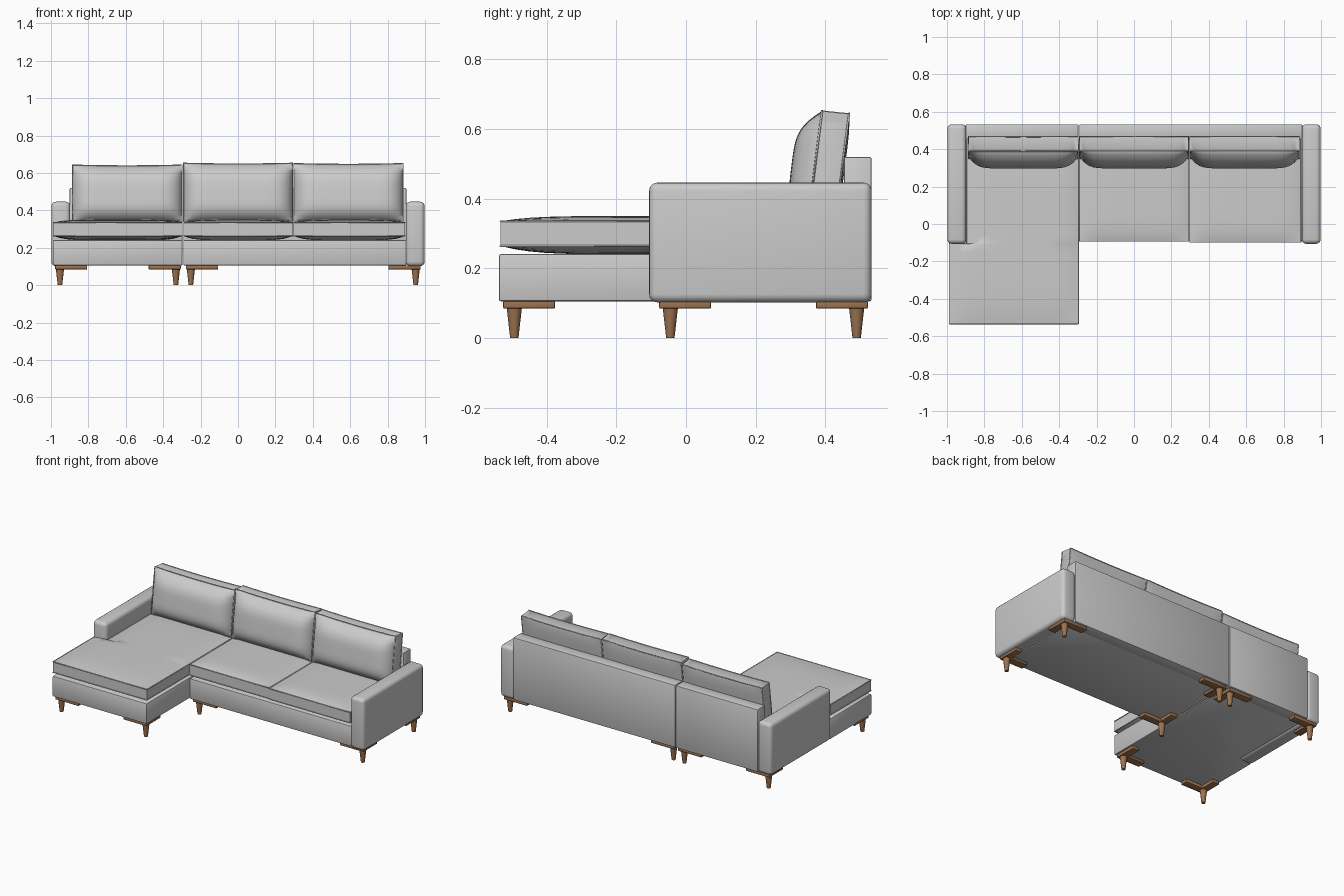
import bpy, bmesh, math

if "Cube" in bpy.data.objects:
    bpy.data.objects.remove(bpy.data.objects["Cube"])

def material(name, rgb):
    m = bpy.data.materials.new(name)
    m.diffuse_color = (*rgb, 1)
    m.use_nodes = True
    m.node_tree.nodes["Principled BSDF"].inputs["Base Color"].default_value = m.diffuse_color
    return m

FABRIC = material("light grey fabric", (0.60, 0.60, 0.60))
WOOD = material("warm wood", (0.33, 0.17, 0.08))

def finish(name, bm, mat, angle=40):
    bmesh.ops.recalc_face_normals(bm, faces=bm.faces[:])
    me = bpy.data.meshes.new(name)
    bm.to_mesh(me)
    bm.free()
    me.materials.append(mat)
    ob = bpy.data.objects.new(name, me)
    bpy.context.collection.objects.link(ob)
    bpy.ops.object.select_all(action='DESELECT')
    ob.select_set(True)
    bpy.context.view_layer.objects.active = ob
    bpy.ops.object.shade_smooth_by_angle(angle=math.radians(angle))
    return ob

def prism(name, outline, z0, z1, mat, bevel=0.006, segments=2):
    """Upright block from a plan outline, with rounded edges."""
    bm = bmesh.new()
    low = [bm.verts.new((x, y, z0)) for x, y in outline]
    top = [bm.verts.new((x, y, z1)) for x, y in outline]
    n = len(outline)
    bm.faces.new(low[::-1])
    bm.faces.new(top)
    for i in range(n):
        j = (i + 1) % n
        bm.faces.new((low[i], low[j], top[j], top[i]))
    bmesh.ops.recalc_face_normals(bm, faces=bm.faces[:])
    bmesh.ops.bevel(bm, geom=bm.edges[:], offset=bevel, segments=segments,
                    profile=0.5, affect='EDGES')
    return finish(name, bm, mat)

def rect(x0, x1, y0, y1):
    return [(x0, y0), (x1, y0), (x1, y1), (x0, y1)]

def puff(name, f, n=24):
    """Cushion: two curved panels joined by a side band; f maps (u, v, side) to a point."""
    bm = bmesh.new()
    t = [-1 + 2 * i / n for i in range(n + 1)]
    g = [[[bm.verts.new(f(u, v, w)) for v in t] for u in t] for w in (0, 1)]
    for w in (0, 1):
        for i in range(n):
            for j in range(n):
                bm.faces.new((g[w][i][j], g[w][i+1][j], g[w][i+1][j+1], g[w][i][j+1]))
    rim = ([(i, 0) for i in range(n)] + [(n, j) for j in range(n)] +
           [(i, n) for i in range(n, 0, -1)] + [(0, j) for j in range(n, 0, -1)])
    for (a, b), (c, d) in zip(rim, rim[1:] + rim[:1]):
        bm.faces.new((g[0][a][b], g[0][c][d], g[1][c][d], g[1][a][b]))
    return finish(name, bm, FABRIC, 50)

def piping(name, points, radius=0.003):
    """Thin sewn edge following a closed loop of points."""
    cu = bpy.data.curves.new(name, 'CURVE')
    cu.dimensions = '3D'
    cu.bevel_depth = radius
    cu.bevel_resolution = 1
    sp = cu.splines.new('POLY')
    sp.points.add(len(points) - 1)
    for p, co in zip(sp.points, points):
        p.co = (*co, 1)
    sp.use_cyclic_u = True
    cu.materials.append(FABRIC)
    bpy.context.collection.objects.link(bpy.data.objects.new(name, cu))

# Bases: the chaise one is notched around the left arm
notched = [(-0.99, -0.537), (-0.297, -0.537), (-0.297, 0.46), (-0.9, 0.46),
           (-0.9, -0.1), (-0.99, -0.1)]
prism("chaise_base", notched, 0.105, 0.241, FABRIC)
prism("sofa_base", rect(-0.292, 0.9, -0.092, 0.46), 0.105, 0.241, FABRIC)

# Back panels
prism("chaise_back", rect(-0.9, -0.297, 0.453, 0.533), 0.105, 0.52, FABRIC)
prism("sofa_back", rect(-0.292, 0.9, 0.453, 0.533), 0.105, 0.52, FABRIC)

# Arms
for side, s in (("left", -1), ("right", 1)):
    prism(side + "_arm", rect(*sorted((s * 0.897, s * 0.998)), -0.106, 0.533),
          0.102, 0.446, FABRIC, 0.024, 4)

# Seat cushions
def seat(name, x0, x1, y0, y1, notch=False):
    def f(u, v, w):
        left = x0
        y = y0 + (y1 - y0) * (v + 1) / 2
        if notch:  # narrow behind the arm front
            if v < -0.16:
                y = y0 + (v + 1) / (5 / 6) * (-0.108 - y0)
            else:
                y = -0.104 + (v + 1 / 12) / (13 / 12) * (y1 + 0.104)
                left = -0.896
        crown = (1 - abs(u) ** 6) * (1 - abs(v) ** 6)
        z = 0.335 + 0.015 * crown if w else 0.264 - 0.024 * crown
        return (left + (x1 - left) * (u + 1) / 2, y, z)
    puff(name, f)
    loop = rect(x0, x1, y0, y1)
    if notch:
        loop = [(x0, y0), (x1, y0), (x1, y1), (-0.896, y1), (-0.896, -0.106), (x0, -0.106)]
    for label, z in (("lower", 0.264), ("upper", 0.335)):
        piping(name + "_" + label + "_piping", [(x, y, z) for x, y in loop])

seat("chaise_seat", -0.988, -0.297, -0.533, 0.45, True)
seat("middle_seat", -0.291, 0.293, -0.092, 0.45)
seat("right_seat", 0.298, 0.893, -0.098, 0.45)

# Back pillows, leaning back with a full front
def pillow(name, x0, x1, top):
    def f(u, v, w):
        z = 0.342 + (top - 0.342) * (v + 1) / 2 + 0.005 * u * u * max(v, 0)
        lean = 0.125 * (z - 0.345)
        crown = (1 - abs(u) ** 8) * (1 - abs(v) ** 4)
        y = 0.43 + 0.008 * crown if w else 0.352 - 0.068 * crown
        x = x0 + (x1 - x0) * (u + 1) / 2
        return (x, y + lean, z - (0.008 * w * max(v, 0)))
    puff(name, f)
    ring = [(-1, -1), (1, -1), (1, 1), (0.5, 1), (0, 1), (-0.5, 1), (-1, 1)]
    for label, w in (("front", 0), ("rear", 1)):
        piping(name + "_" + label + "_piping", [f(u, v, w) for u, v in ring])

pillow("left_pillow", -0.885, -0.298, 0.638)
pillow("middle_pillow", -0.291, 0.292, 0.648)
pillow("right_pillow", 0.298, 0.884, 0.646)

# Tapered legs, each on an L-shaped corner bracket; sx and sy point inward
def leg(name, x, y, sx, sy):
    bm = bmesh.new()
    bmesh.ops.create_cone(bm, cap_ends=True, segments=20, radius1=0.012,
                          radius2=0.022, depth=0.088)
    bmesh.ops.translate(bm, verts=bm.verts[:], vec=(x, y, 0.044))
    finish(name, bm, WOOD)
    ox, oy, wd = x - sx * 0.026, y - sy * 0.032, 0.05
    plan = [(0, 0), (0.172, 0), (0.172, wd), (wd, wd), (wd, 0.149), (0, 0.149)]
    prism(name + "_bracket", [(ox + sx * a, oy + sy * b) for a, b in plan],
          0.084, 0.106, WOOD, 0.004)

for part, xl, xr, front in (("chaise", -0.952, -0.332, -0.493),
                            ("sofa", -0.252, 0.95, -0.045)):
    for end, y, sy in (("front", front, 1), ("rear", 0.49, -1)):
        leg(f"{part}_{end}_left_leg", xl, y, 1, sy)
        leg(f"{part}_{end}_right_leg", xr, y, -1, sy)
